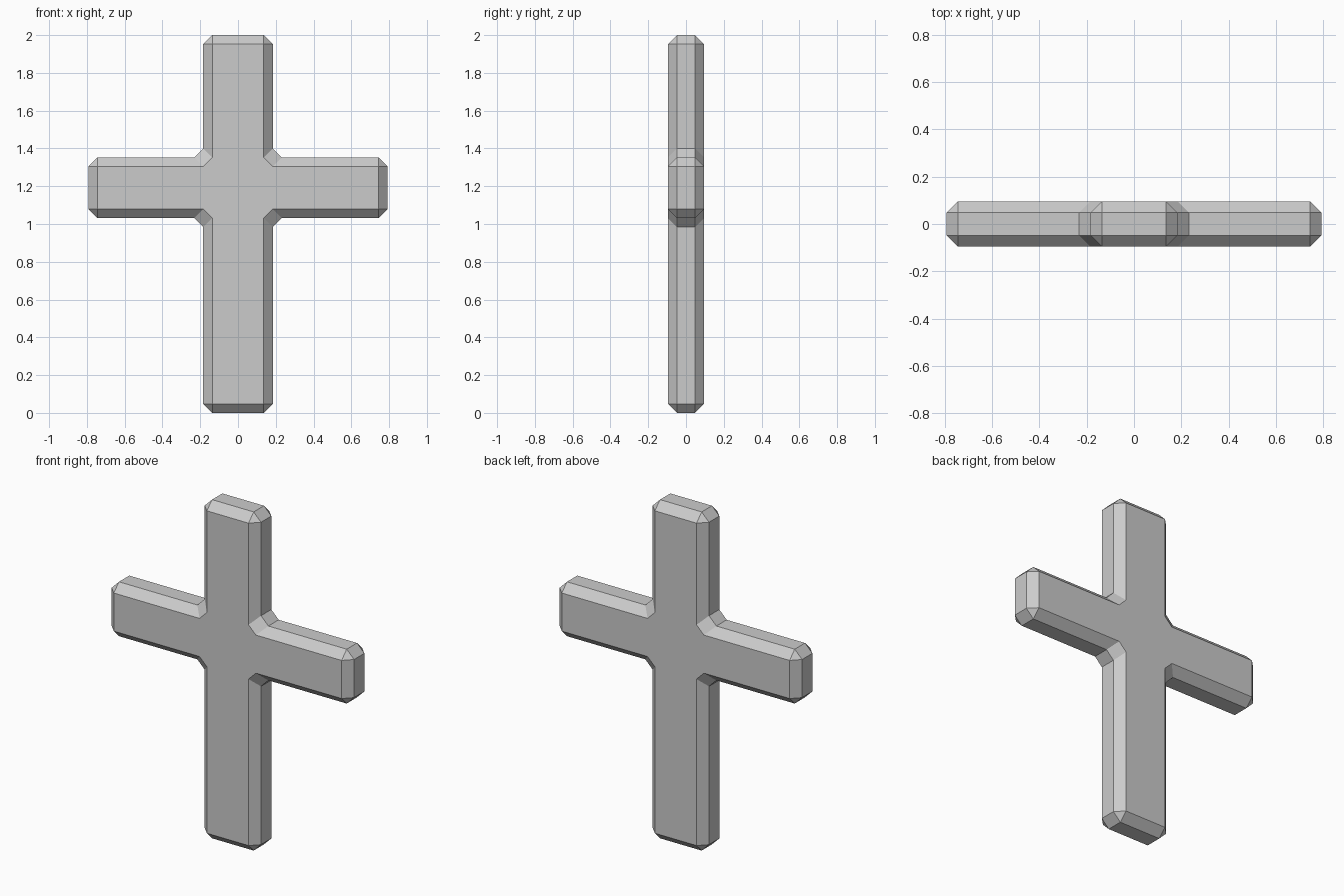
import bpy, bmesh
from mathutils import Vector

if "Cube" in bpy.data.objects:
    bpy.data.objects.remove(bpy.data.objects["Cube"])

B = 0.048                 # chamfer size
HALF_DEPTH = 0.096
W, A = 0.184, 0.792       # half width of shaft, half span of arms
Z0, Z1, Z2, Z3 = 0.0, 1.031, 1.352, 2.0

# Cross outline, counter-clockwise in x/z
half = [(W, Z0), (W, Z1), (A, Z1), (A, Z2), (W, Z2), (W, Z3)]
outline = [Vector(p) for p in half + [(-x, z) for x, z in reversed(half)]]


def rings():
    """Chamfered side outline and inset face outline, two points per corner."""
    side, face = [], []
    n = len(outline)
    for i, p in enumerate(outline):
        d0 = (p - outline[i - 1]).normalized()
        d1 = (outline[(i + 1) % n] - p).normalized()
        inward0, inward1 = Vector((-d0.y, d0.x)), Vector((-d1.y, d1.x))
        inset = p + (inward0 + inward1) * B
        side += [p - d0 * B, p + d1 * B]
        if d0.cross(d1) > 0:      # outer corner: face keeps a sharp point
            face += [inset, inset]
        else:                     # inner corner: face is chamfered too
            face += [inset - d0 * B, inset + d1 * B]
    return side, face


side, face = rings()
layers = [(face, -HALF_DEPTH), (side, -HALF_DEPTH + B),
          (side, HALF_DEPTH - B), (face, HALF_DEPTH)]

# Cross body: loft the four outlines and cap both ends
bm = bmesh.new()
loops = [[bm.verts.new((p.x, y, p.y)) for p in pts] for pts, y in layers]
for a, b in zip(loops, loops[1:]):
    for i in range(len(a)):
        j = (i + 1) % len(a)
        bm.faces.new((a[i], a[j], b[j], b[i]))
bm.faces.new(loops[0])
bm.faces.new(loops[-1])
bmesh.ops.remove_doubles(bm, verts=bm.verts[:], dist=1e-4)
bmesh.ops.recalc_face_normals(bm, faces=bm.faces[:])

mesh = bpy.data.meshes.new("cross")
bm.to_mesh(mesh)
bm.free()
bpy.context.collection.objects.link(bpy.data.objects.new("cross", mesh))
